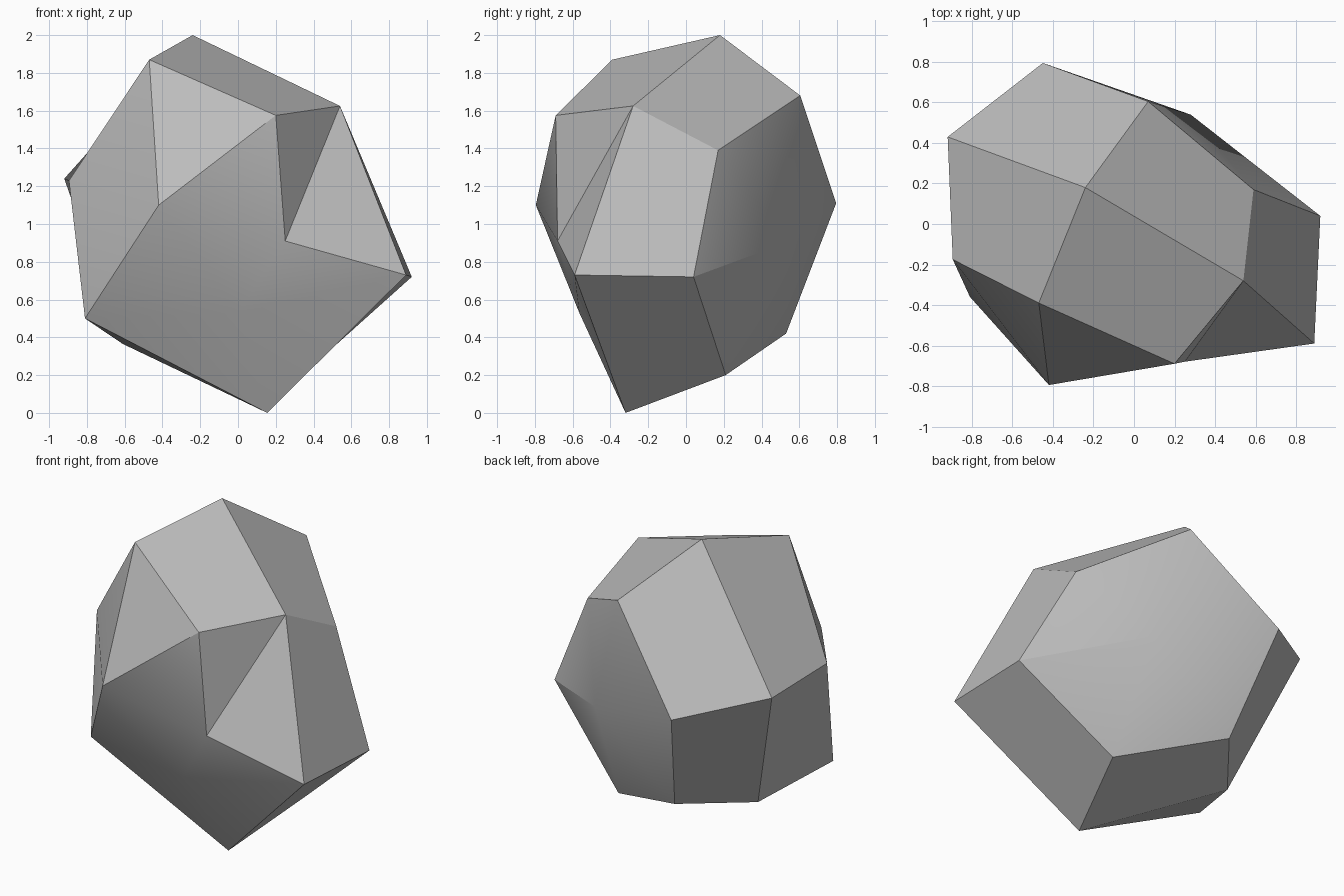
import bpy
import bmesh
import math

cube = bpy.data.objects.get("Cube")
if cube:
    bpy.data.objects.remove(cube, do_unlink=True)

# Corners of the boulder, one letter each
corners = {
    "A": (-0.24, 0.18, 2.0), "B": (-0.47, -0.39, 1.87),
    "C": (0.2, -0.69, 1.575), "D": (0.54, -0.28, 1.625),
    "E": (-0.42, -0.795, 1.1), "F": (0.25, -0.68, 0.91),
    "G": (0.89, -0.59, 0.73), "H": (0.92, 0.04, 0.72),
    "I": (-0.81, -0.36, 0.5), "K": (0.155, -0.32, 0),
    "L": (0.34, 0.21, 0.2), "M": (-0.29, 0.53, 0.42),
    "N": (-0.45, 0.795, 1.11), "O": (0.07, 0.605, 1.68),
    "P": (0.59, 0.17, 1.39), "R": (-0.92, 0.43, 1.24),
    "S": (-0.895, -0.175, 1.23), "U": (-0.61, 0.13, 0.365),
    # Middles of the two broad bulging facets
    "Q": (0.28, 0.54, 0.905), "V": (0, -0.565, 0.53),
}

# Flat facets, grouped by where they sit on the boulder
crown = ["ABCD", "ADPO", "ABSR", "ARNO"]
sides = ["BEC", "EFC", "CFD", "DFG", "DGHP", "BSE", "SIE", "RNMU", "SRUI"]
underside = ["GKLH", "KLMU", "KUI"]


def fan(middle, rim):
    """Triangles from a middle corner out to a closed rim."""
    return [middle + a + b for a, b in zip(rim, rim[1:] + rim[0])]


bulges = fan("Q", "HPONML") + fan("V", "EIKGF")

# Build the boulder mesh
bm = bmesh.new()
verts = {name: bm.verts.new(co) for name, co in corners.items()}
for facet in crown + sides + underside + bulges:
    bm.faces.new([verts[name] for name in facet])
bmesh.ops.recalc_face_normals(bm, faces=bm.faces)
mesh = bpy.data.meshes.new("boulder")
bm.to_mesh(mesh)
bm.free()

boulder = bpy.data.objects.new("boulder", mesh)
bpy.context.collection.objects.link(boulder)

# Plain grey stone
stone = bpy.data.materials.new("grey_stone")
stone.use_nodes = True
grey = (0.5, 0.5, 0.5, 1)
stone.diffuse_color = grey
stone.node_tree.nodes["Principled BSDF"].inputs["Base Color"].default_value = grey
mesh.materials.append(stone)

# Soft shading inside the bulges, crisp facet edges elsewhere
bpy.ops.object.select_all(action="DESELECT")
boulder.select_set(True)
bpy.context.view_layer.objects.active = boulder
bpy.ops.object.shade_smooth_by_angle(angle=math.radians(25))
